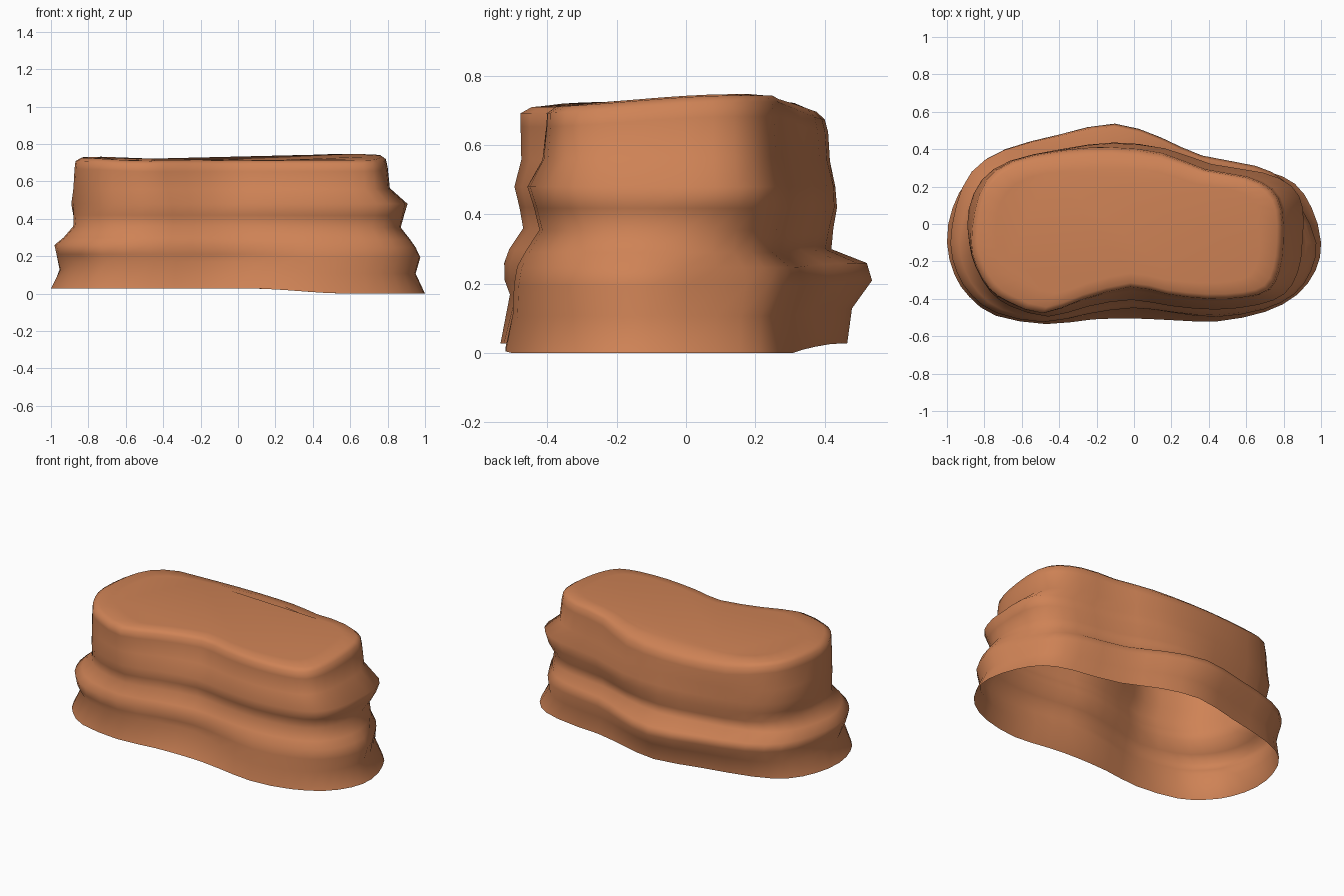
import bpy, bmesh, math
from mathutils import Vector

if "Cube" in bpy.data.objects:
    bpy.data.objects.remove(bpy.data.objects["Cube"])

# Plan outlines (x, y), matching points, starting at the left and running along the front
BASE = [(-1, -.1), (-.96, -.27), (-.88, -.39), (-.74, -.49), (-.47, -.535), (-.22, -.51),
        (0, -.505), (.22, -.515), (.45, -.52), (.7, -.47), (.87, -.38), (.97, -.25), (1, -.1),
        (.95, .1), (.86, .25), (.7, .33), (.38, .39), (.15, .48), (-.1, .54), (-.4, .47),
        (-.7, .39), (-.88, .28), (-.97, .1)]
TOP = [(-.86, -.1), (-.83, -.22), (-.76, -.34), (-.66, -.41), (-.48, -.47), (-.28, -.4),
       (-.02, -.335), (.18, -.375), (.4, -.4), (.6, -.39), (.72, -.35), (.77, -.25), (.79, -.1),
       (.785, .08), (.73, .19), (.6, .26), (.38, .3), (.15, .39), (-.12, .42), (-.4, .405),
       (-.65, .35), (-.79, .24), (-.85, .08)]

# Strata: height, blend from base to top outline, left, right, front, back extents,
# then scale of the back right corner, of the front left corner, and front middle recess
LEVELS = [(.03, 0, -1, 1, -.535, .465, 1, 1, 0),
          (.13, .1, -.965, .95, -.525, .48, .97, .975, .04),
          (.21, .2, -.97, .975, -.525, .54, .94, 1, .025),
          (.26, .3, -.975, .95, -.52, .525, .93, 1.01, .01),
          (.30, .4, -.92, .92, -.50, .42, .97, 1.02, 0),
          (.36, .55, -.875, .87, -.465, .425, 1, 1.01, 0),
          (.42, .6, -.885, .885, -.485, .435, 1.03, .99, 0),
          (.48, .65, -.9, .9, -.51, .43, 1.04, .97, 0),
          (.56, .85, -.88, .81, -.475, .415, 1.01, 1, 0),
          (.66, .95, -.865, .80, -.47, .41, 1, 1.015, 0),
          (.70, 1, -.86, .79, -.47, .40, 1, 1.015, 0),
          (.718, 1, -.83, .765, -.44, .375, 1, 1.01, 0),
          (.722, 1, -.74, .68, -.37, .30, 1, 1, 0)]


def smooth(a, b, v):
    t = min(max((v - a) / (b - a), 0), 1)
    return t * t * (3 - 2 * t)


def spline(pts, steps=2):
    """Closed Catmull-Rom curve through the points."""
    p, n, out = [Vector(q) for q in pts], len(pts), []
    for i in range(n):
        a, b, c, d = p[i - 1], p[i], p[(i + 1) % n], p[(i + 2) % n]
        for s in range(steps):
            t = s / steps
            out.append(.5 * (2 * b + (c - a) * t + (2 * a - 5 * b + 4 * c - d) * t * t
                             + (3 * b - a - 3 * c + d) * t ** 3))
    return out


def fit(v, lo, hi, new_lo, new_hi):
    return v * (new_lo / lo if v < 0 else new_hi / hi)


def ring(level):
    z, t, x0, x1, y0, y1, back_right, front_left, recess = level
    pts = [a.lerp(b, t) for a, b in zip(spline(BASE), spline(TOP))]
    xs, ys = [p.x for p in pts], [p.y for p in pts]
    out = []
    for p in pts:
        x = fit(p.x, min(xs), max(xs), x0, x1)
        y = fit(p.y, min(ys), max(ys), y0, y1)
        # uneven corners and front middle
        diagonal = (x / abs(x0) + y / abs(y0)) / math.hypot(x / x0, y / y0) / math.sqrt(2)
        k = 1 + (back_right - 1) * smooth(.55, .95, diagonal)
        k += (front_left - 1) * smooth(.6, .97, -diagonal)
        x, y = x * k, y * k
        front = smooth(-.15, -.35, y)
        y += recess * front * math.exp(-(x / .3) ** 2)
        # base dips at the right, top rises at the right and at the left tip
        h = z - .03 * smooth(.05, .6, x) * (1 - z / .45 if z < .45 else 0)
        h += smooth(.5, .7, z) * (.025 * smooth(.2, .5, x) * smooth(-.45, .15, y)
                                  + .012 * smooth(-.5, -.8, x) - .008 * smooth(.1, -.45, y)
                                  - .025 * smooth(.3, .4, y))
        # lowest groove climbs along the front left
        if z == .13:
            h += .04 * front * smooth(.35, 0, x)
        out.append((x, y, max(h, 0)))
    return out


# Hollow layered rock with a closed top and open underside
bm = bmesh.new()
rows = [[bm.verts.new(c) for c in ring(lv)] for lv in LEVELS]
n = len(rows[0])
for lo, hi in zip(rows, rows[1:]):
    for i in range(n):
        j = (i + 1) % n
        bm.faces.new((lo[i], lo[j], hi[j], hi[i]))
bm.faces.new(rows[-1])
drop = min(v.co.z for v in bm.verts)
for v in bm.verts:
    v.co.z -= drop * smooth(.3, .0, v.co.z)
for f in bm.faces:
    f.smooth = True

mesh = bpy.data.meshes.new("layered_rock")
bm.to_mesh(mesh)
bm.free()
clay = bpy.data.materials.new("orange clay")
clay.diffuse_color = (.62, .225, .092, 1)
clay.use_nodes = True
clay.node_tree.nodes["Principled BSDF"].inputs["Base Color"].default_value = clay.diffuse_color
mesh.materials.append(clay)
rock = bpy.data.objects.new("layered_rock", mesh)
bpy.context.collection.objects.link(rock)
